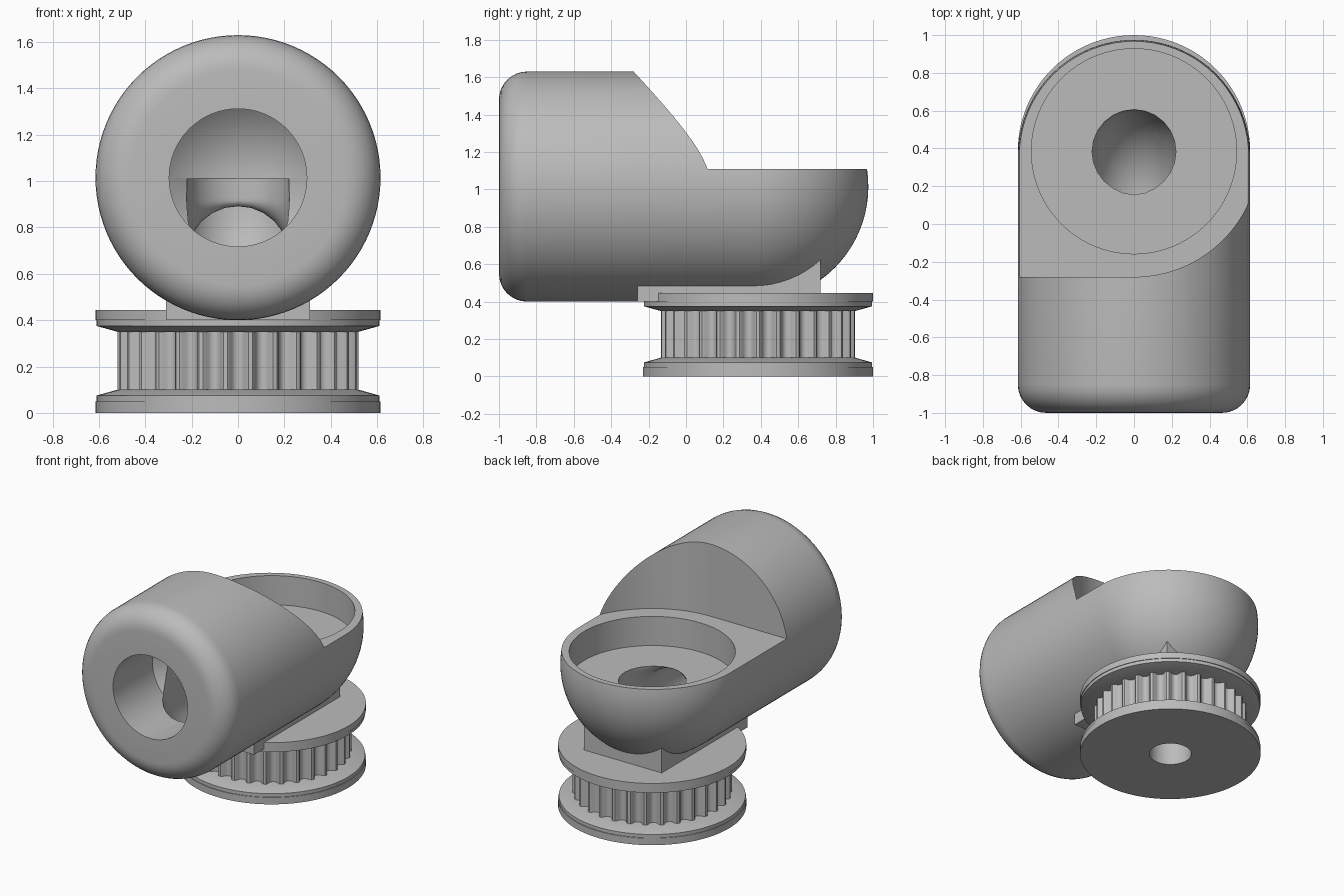
import bpy, bmesh
from math import sin, cos, pi, sqrt
from mathutils import Matrix, Vector

if "Cube" in bpy.data.objects:
    bpy.data.objects.remove(bpy.data.objects["Cube"])

grey = bpy.data.materials.new("plain grey")
grey.use_nodes = True
grey.diffuse_color = (0.5, 0.5, 0.5, 1)
grey.node_tree.nodes["Principled BSDF"].inputs["Base Color"].default_value = (0.5, 0.5, 0.5, 1)

PY = 0.385      # pulley and pocket axis, y
BZ = 1.015      # barrel axis, z
R = 0.615       # barrel and flange radius
ALONG_Y = Matrix.Translation((0, 0, BZ)) @ Matrix.Rotation(-pi / 2, 4, 'X')
UPRIGHT = Matrix.Translation((0, PY, 0))


def finish(name, bm, matrix=Matrix()):
    bmesh.ops.remove_doubles(bm, verts=bm.verts, dist=1e-5)
    bmesh.ops.transform(bm, matrix=matrix, verts=bm.verts)
    bmesh.ops.recalc_face_normals(bm, faces=bm.faces)
    mesh = bpy.data.meshes.new(name)
    bm.to_mesh(mesh)
    bm.free()
    mesh.materials.append(grey)
    ob = bpy.data.objects.new(name, mesh)
    bpy.context.collection.objects.link(ob)
    return ob


def lathe(name, profile, matrix, segs=96, groove=None):
    """Revolve a closed (radius, height) profile about z, then place it."""
    bm = bmesh.new()
    rings = []
    for i in range(segs):
        a = 2 * pi * i / segs
        ring = []
        for r, h in profile:
            if groove and r > 0.3:
                r -= groove(i)
            ring.append(bm.verts.new((r * cos(a), r * sin(a), h)))
        rings.append(ring)
    n = len(profile)
    for i in range(segs):
        a, b = rings[i], rings[(i + 1) % segs]
        for j in range(n):
            k = (j + 1) % n
            if profile[j][0] == 0 and profile[k][0] == 0:
                continue
            if profile[j][0] == 0:
                bm.faces.new((a[j], b[k], a[k]))
            elif profile[k][0] == 0:
                bm.faces.new((a[j], b[j], a[k]))
            else:
                bm.faces.new((a[j], b[j], b[k], a[k]))
    return finish(name, bm, matrix)


def prism(name, outline, z0, z1):
    bm = bmesh.new()
    face = bm.faces.new([bm.verts.new((x, y, z0)) for x, y in outline])
    top = bmesh.ops.extrude_face_region(bm, geom=[face])["geom"]
    bmesh.ops.translate(bm, vec=(0, 0, z1 - z0),
                        verts=[g for g in top if isinstance(g, bmesh.types.BMVert)])
    return finish(name, bm)


def select(ob):
    bpy.ops.object.select_all(action='DESELECT')
    ob.select_set(True)
    bpy.context.view_layer.objects.active = ob


def cut(ob, cutter):
    mod = ob.modifiers.new("cut", 'BOOLEAN')
    mod.operation, mod.solver, mod.object = 'DIFFERENCE', 'EXACT', cutter
    select(ob)
    bpy.ops.object.modifier_apply(modifier=mod.name)


def arc(cx, cy, r, a0, a1, n):
    return [(cx + r * cos(a0 + (a1 - a0) * i / n), cy + r * sin(a0 + (a1 - a0) * i / n))
            for i in range(n + 1)]


# Barrel with rounded front rim and domed back
edge = 0.15
dome = [(max(r, 0) if r > 1e-4 else 0, h) for r, h in arc(0, 0.36, R, 0, pi / 2, 20)]
barrel = lathe("barrel_body",
               [(0, -1)] + arc(R - edge, -1 + edge, edge, -pi / 2, 0, 8) + dome, ALONG_Y)

# Mounting block between barrel and pulley
block = prism("mounting_block", [(-0.31, -0.26), (0.31, -0.26), (0.31, 0.72), (-0.31, 0.72)],
              0.40, 0.66)

# Cutters: stepped recess, round pocket, front bore with conical end
recess = prism("recess_cutter", arc(0, PY, 0.665, -pi / 2, 0, 32)
               + [(0.665, 1.2), (-0.8, 1.2), (-0.8, PY - 0.665)], 1.11, 2)
pocket = lathe("pocket_cutter", [(0, 0.90), (0.543, 0.90), (0.543, 1.3), (0, 1.3)], UPRIGHT)
bore = lathe("bore_cutter", [(0, -1.2), (0.297, -1.2), (0.297, -0.55), (0, -0.3)], ALONG_Y, 64)

# Cutter: U-shaped cable channel from the bore down and up into the pocket
bend, low, front = 0.25, 0.67, -0.5
path = ([(front, 1.01)] + arc(front + bend, low + bend, bend, pi, 1.5 * pi, 10)
        + arc(PY - bend, low + bend, bend, -pi / 2, 0, 10) + [(PY, 1.0)])
curve = bpy.data.curves.new("channel_cutter", 'CURVE')
curve.dimensions = '3D'
curve.bevel_depth = 0.222
curve.bevel_resolution = 10
curve.use_fill_caps = True
spline = curve.splines.new('POLY')
spline.points.add(len(path) - 1)
for p, (y, z) in zip(spline.points, path):
    p.co = (0, y, z, 1)
channel = bpy.data.objects.new("channel_cutter", curve)
bpy.context.collection.objects.link(channel)
select(channel)
bpy.ops.object.convert(target='MESH')
channel = bpy.context.view_layer.objects.active
bm = bmesh.new()
bm.from_mesh(channel.data)
bmesh.ops.remove_doubles(bm, verts=bm.verts, dist=1e-4)
bmesh.ops.recalc_face_normals(bm, faces=bm.faces)
bm.to_mesh(channel.data)
bm.free()

for cutter in (recess, pocket, bore, channel):
    cut(barrel, cutter)
cut(block, channel)
for cutter in (recess, pocket, bore, channel):
    bpy.data.objects.remove(cutter)

# Belt pulley: toothed drum between two bevelled flanges
TEETH, STEPS, HOLE = 30, 12, 0.143


def tooth_groove(i):
    u = (i % STEPS) / STEPS - 0.5
    return 0.042 * sqrt(max(0, 1 - (u / 0.34) ** 2))


drum = lathe("toothed_drum", [(HOLE, 0.08), (0.52, 0.08), (0.52, 0.37), (HOLE, 0.37)],
             UPRIGHT, TEETH * STEPS, tooth_groove)
lower = lathe("lower_flange", [(HOLE, 0), (R, 0), (R, 0.05), (0.61, 0.05), (0.61, 0.075),
                               (0.52, 0.10), (HOLE, 0.10)], UPRIGHT)
upper = lathe("upper_flange", [(HOLE, 0.35), (0.52, 0.35), (0.61, 0.375), (0.61, 0.40),
                               (R, 0.40), (R, 0.445), (HOLE, 0.445)], UPRIGHT)

# Smooth shading with crisp edges
for ob in (barrel, block, drum, lower, upper):
    ob.data.materials.clear()
    ob.data.materials.append(grey)
    select(ob)
    bpy.ops.object.shade_smooth_by_angle(angle=pi / 6)
